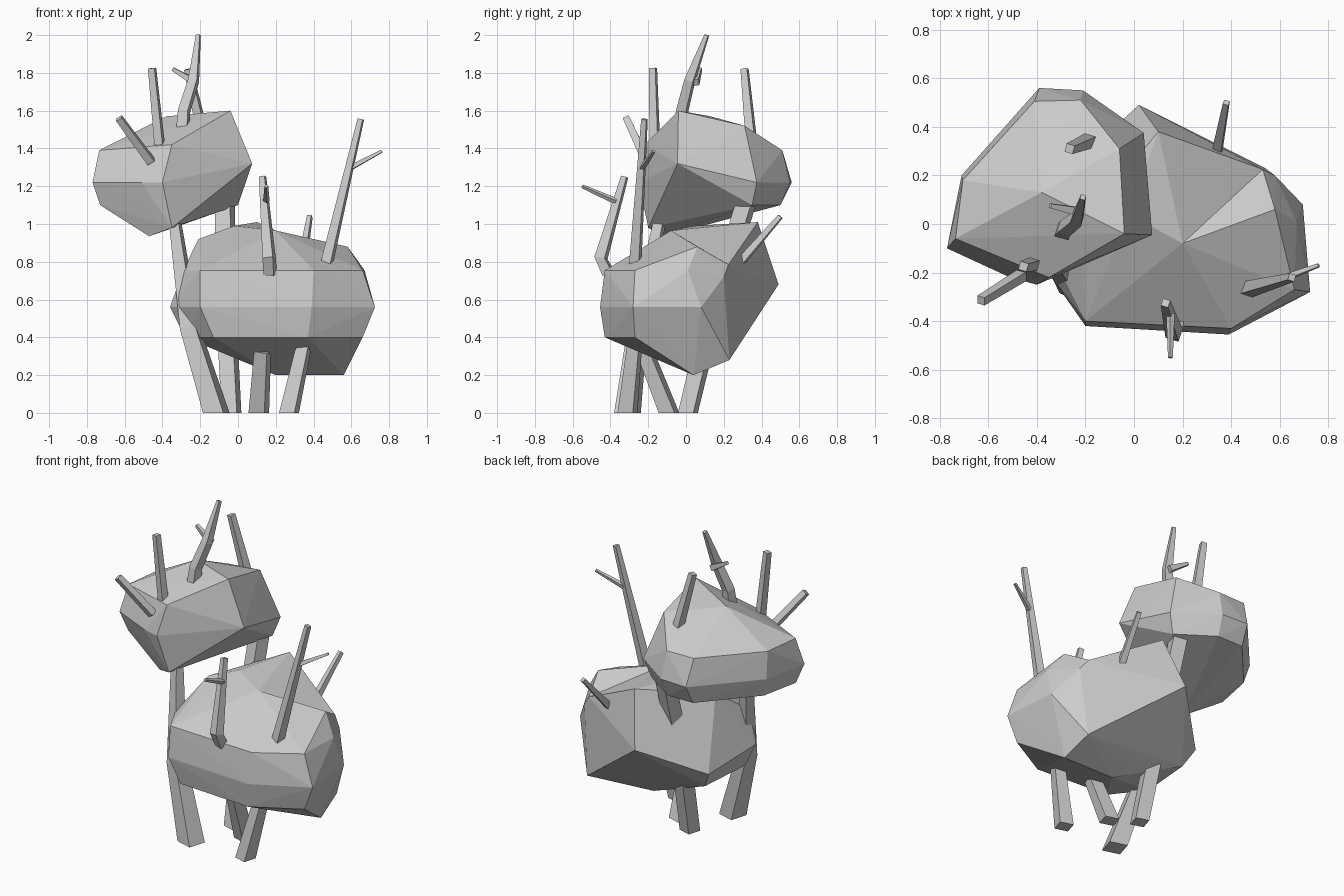
import bpy, bmesh, math
from mathutils import Vector


def finish(bm, name):
    bmesh.ops.recalc_face_normals(bm, faces=bm.faces)
    me = bpy.data.meshes.new(name)
    bm.to_mesh(me)
    bm.free()
    ob = bpy.data.objects.new(name, me)
    bpy.context.collection.objects.link(ob)
    return ob


def clump(name, corners, valley=None):
    """Faceted foliage mass wrapped around corner points; valley = edge to flip inwards."""
    bm = bmesh.new()
    for c in corners:
        bm.verts.new(c)
    bmesh.ops.convex_hull(bm, input=bm.verts)
    bmesh.ops.delete(bm, geom=[v for v in bm.verts if not v.link_faces], context='VERTS')
    if valley:
        ends = [min(bm.verts, key=lambda v: (v.co - Vector(p)).length) for p in valley]
        edge = bm.edges.get(ends)
        if edge:
            bmesh.ops.rotate_edges(bm, edges=[edge])
    return finish(bm, name)


def stick(name, path, radii, flat_base=False):
    """Four-sided tapered branch along a path."""
    bm = bmesh.new()
    pts = [Vector(p) for p in path]
    rings = []
    for i, p in enumerate(pts):
        d = (pts[min(i + 1, len(pts) - 1)] - pts[max(i - 1, 0)]).normalized()
        if flat_base and i == 0:
            d = Vector((0, 0, 1))
        u = d.cross(Vector((0.3, 1, 0))).normalized()
        w = d.cross(u)
        rings.append([bm.verts.new(p + radii[i] * (math.cos(a) * u + math.sin(a) * w))
                      for a in (math.pi / 4 + k * math.pi / 2 for k in range(4))])
    for a, b in zip(rings, rings[1:]):
        for k in range(4):
            bm.faces.new((a[k], a[(k + 1) % 4], b[(k + 1) % 4], b[k]))
    bm.faces.new(rings[0])
    bm.faces.new(rings[-1])
    return finish(bm, name)


# Upper foliage
clump("upper_foliage", [
    (-.04, -.04, 1.60), (-.06, .31, 1.52), (-.38, .13, 1.57), (-.35, -.22, 1.42),
    (.075, -.045, 1.32), (.04, .375, 1.22), (-.22, .51, 1.39),
    (-.41, .505, 1.39), (-.21, .55, 1.22), (-.39, .56, 1.22), (-.22, .5, 1.10),
    (-.40, .5, 1.10), (-.705, .18, 1.39), (-.71, .2, 1.22), (-.68, .18, 1.10),
    (-.735, -.06, 1.39), (-.77, -.10, 1.22), (-.73, -.07, 1.10), (-.51, -.22, 1.22),
    (-.40, -.25, 1.22), (-.47, -.12, .935), (-.35, -.20, .98), (.0, .35, 1.10)])

# Lower foliage
clump("lower_foliage", [
    (.10, .38, 1.01), (.20, -.08, .965), (-.02, .04, .99), (-.21, 0, .92),
    (.58, .06, .88), (.53, .225, .785), (.58, .2, .72),
    (.02, .49, .68), (.67, .01, .755), (.695, .08, .56), (.66, -.27, .755),
    (.725, -.28, .56), (.66, -.27, .40), (.40, -.43, .755), (.39, -.455, .56),
    (.37, -.43, .40), (-.20, -.40, .755), (-.20, -.42, .56), (-.13, -.395, .40),
    (-.29, -.22, .755), (-.36, -.19, .56), (-.28, -.20, .40), (-.30, .20, .50),
    (-.24, .15, .39), (.0, .1, .29), (.20, .04, .20), (.56, .04, .20), (.54, .23, .28)],
    valley=[(.10, .38, 1.01), (.58, .06, .88)])

# Trunks rising from the ground
stick("tall_front_trunk", [(-.115, -.31, 0), (-.255, -.255, .45), (-.34, -.13, 1.06)],
      [.08, .06, .035], True)
stick("tall_back_trunk", [(-.035, .01, 0), (-.06, .13, .5), (-.07, .32, 1.12)],
      [.06, .06, .06], True)
stick("middle_trunk", [(.11, -.09, 0), (.13, -.22, .33)], [.062, .05], True)
stick("side_trunk", [(.27, -.31, 0), (.355, -.27, .38)], [.06, .045], True)

# Upper branches
stick("upper_left_branch", [(-.46, -.21, 1.33), (-.63, -.315, 1.56)], [.03, .025])
stick("upper_front_branch", [(-.415, -.165, 1.42), (-.455, -.175, 1.825)], [.032, .025])
stick("upper_forked_branch", [(-.29, -.03, 1.51), (-.285, -.02, 1.60), (-.235, .02, 1.76),
                              (-.21, .11, 2.0)], [.042, .038, .034, .015])
stick("upper_forked_twig", [(-.225, .05, 1.75), (-.345, .075, 1.82)], [.026, .013])
stick("upper_back_branch", [(-.18, .345, 1.45), (-.265, .31, 1.82)], [.035, .025])

# Lower branches and their twigs
stick("lower_front_branch", [(.17, -.41, .74), (.165, -.45, .82), (.13, -.325, 1.25)],
      [.04, .04, .022])
stick("lower_front_twig", [(.15, -.37, 1.12), (.15, -.55, 1.20)], [.018, .01])
stick("lower_right_branch", [(.465, -.27, .77), (.65, -.22, 1.555)], [.038, .02])
stick("lower_right_twig", [(.60, -.23, 1.30), (.76, -.17, 1.385)], [.018, .01])
stick("lower_back_branch", [(.34, .29, .80), (.38, .50, 1.04)], [.028, .017])
